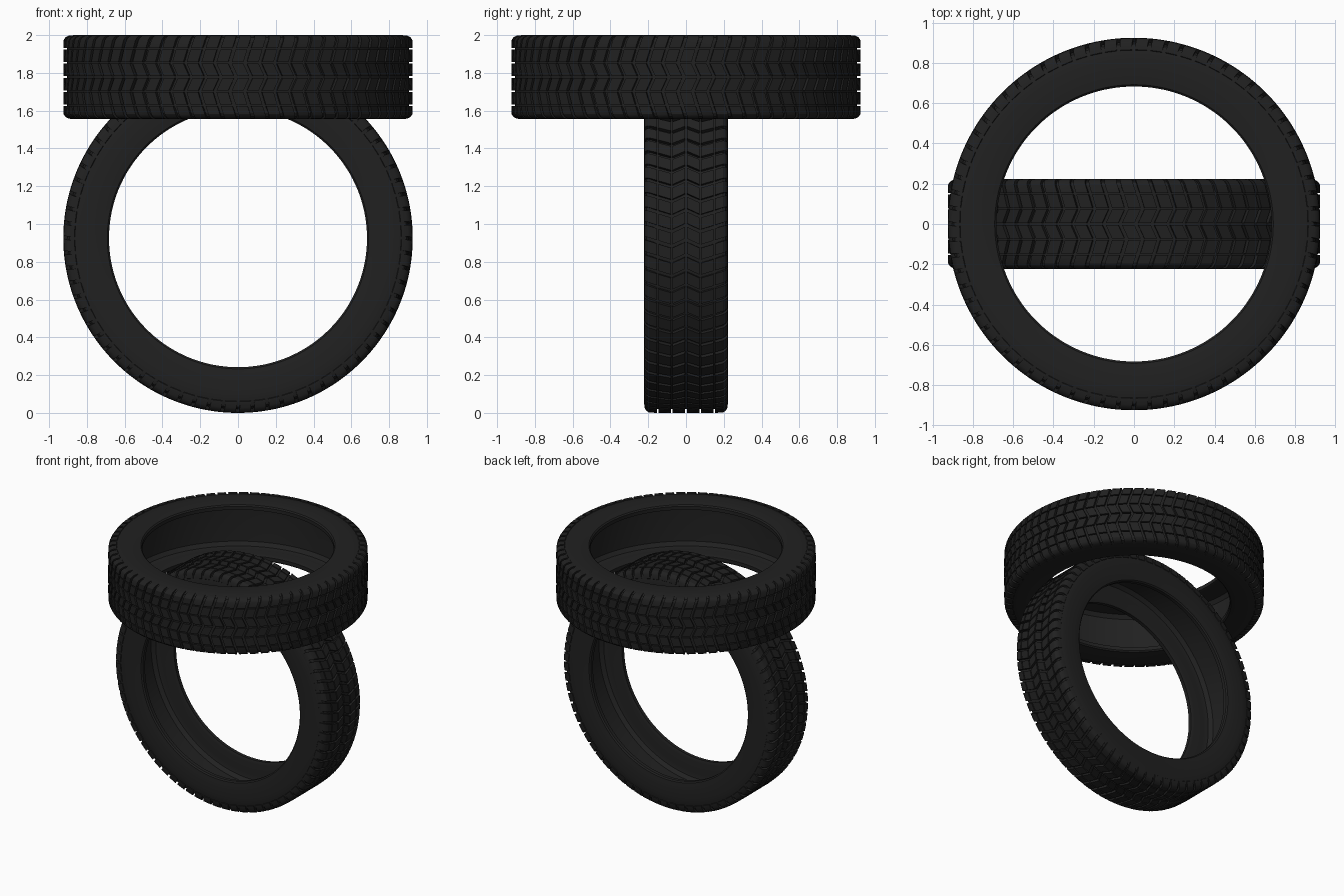
import bpy, bmesh, math
from math import cos, sin, pi

if "Cube" in bpy.data.objects:
    bpy.data.objects.remove(bpy.data.objects["Cube"])

R, TREAD, HALF = 0.925, 0.904, 0.2225   # outer radius, groove floor radius, half width
SEGS, PITCHES = 144, 72

rubber = bpy.data.materials.new("rubber")
rubber.diffuse_color = (0.015, 0.015, 0.015, 1)
rubber.use_nodes = True
rubber.node_tree.nodes["Principled BSDF"].inputs["Base Color"].default_value = rubber.diffuse_color


def pt(r, a, z):
    return (r * cos(a), r * sin(a), z)


def add_carcass(bm):
    # hollow tyre cross-section (radius, axial), mirrored over the mid plane
    half = [(TREAD, 0.0), (TREAD, 0.190), (0.893, 0.209), (0.868, 0.219), (0.82, HALF),
            (0.74, HALF), (0.715, 0.219), (0.692, 0.216), (0.683, 0.207),
            (0.683, 0.180), (0.705, 0.172), (0.80, 0.186), (0.84, 0.178),
            (0.862, 0.15), (0.868, 0.0)]
    prof = half + [(r, -z) for r, z in reversed(half[1:-1])]
    rings = []
    for i in range(SEGS):
        a = 2 * pi * i / SEGS
        rings.append([bm.verts.new(pt(r, a, z)) for r, z in prof])
    n = len(prof)
    for i in range(SEGS):
        p, q = rings[i], rings[(i + 1) % SEGS]
        for j in range(n):
            k = (j + 1) % n
            bm.faces.new((p[j], q[j], q[k], p[k]))


def slant(z):
    # zigzag of the cross grooves, as an angle offset
    z = abs(z)
    d = -0.035 * z / 0.075 if z < 0.075 else -0.035 + 0.045 * (z - 0.075) / 0.145
    return d / R


def add_block(bm, a0, a1, section):
    # section: (axial, top radius, bottom radius, bottom axial) stations
    rows = []
    for z, top, bot, zb in section:
        s = slant(z)
        rows.append([bm.verts.new(pt(r, a + s, zz)) for r, a, zz in
                     ((bot, a0, zb), (top, a0, z), (top, a1, z), (bot, a1, zb))])
    for p, q in zip(rows, rows[1:]):
        for j in range(3):
            bm.faces.new((p[j], p[j + 1], q[j + 1], q[j]))
    bm.faces.new(rows[0])
    bm.faces.new(rows[-1])


def add_tread(bm):
    low = TREAD - 0.005
    bands = [
        [(0.005, R, low, 0.005), (0.071, R, low, 0.071)],
        [(0.079, R, low, 0.079), (0.146, R, low, 0.146)],
        # shoulder lug wrapping on to the sidewall
        [(0.154, R, low, 0.154), (0.196, 0.923, low, 0.185),
         (0.210, 0.914, 0.888, 0.200), (0.2195, 0.898, 0.875, 0.208),
         (0.2225, 0.866, 0.860, 0.216)],
    ]
    step = 2 * pi / PITCHES
    for i in range(PITCHES):
        for band in bands:
            for side in (1, -1):
                sec = [(z * side, t, b, zb * side) for z, t, b, zb in band]
                add_block(bm, i * step, (i + 0.77) * step, sec)


bm = bmesh.new()
add_carcass(bm)
add_tread(bm)
bmesh.ops.recalc_face_normals(bm, faces=bm.faces)
mesh = bpy.data.meshes.new("tyre")
bm.to_mesh(mesh)
bm.free()
mesh.materials.append(rubber)

# one tyre standing on its tread, one lying flat around its top
for name, loc, rot in (("standing_tyre", (0, 0, R), (pi / 2, 0, 0)),
                       ("lying_tyre", (0, 0, 2 - HALF), (0, 0, 0))):
    ob = bpy.data.objects.new(name, mesh)
    ob.location, ob.rotation_euler = loc, rot
    bpy.context.collection.objects.link(ob)
    bpy.context.view_layer.objects.active = ob
    ob.select_set(True)
bpy.ops.object.shade_smooth_by_angle(angle=math.radians(30))
